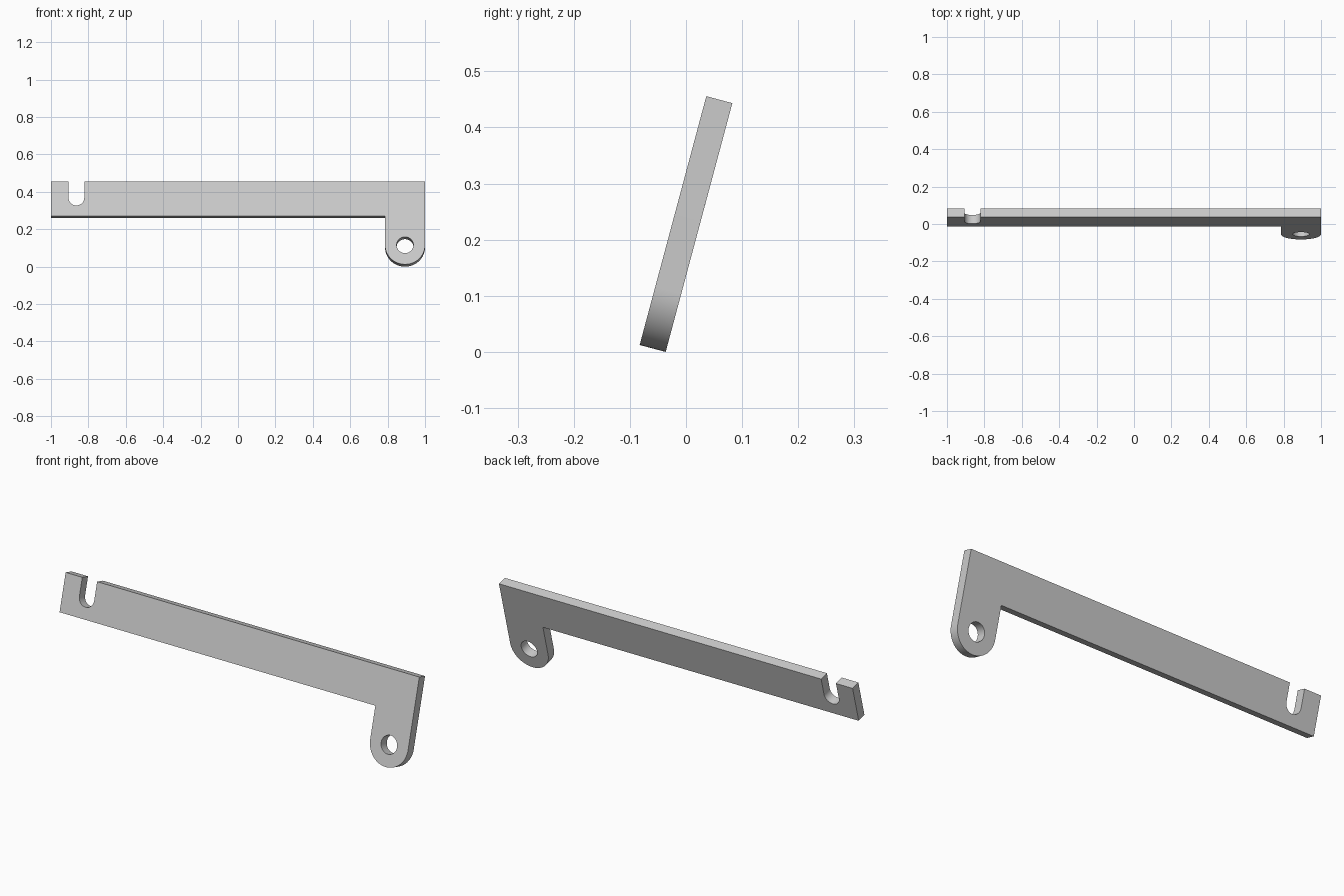
import bpy, bmesh
from math import radians, sin, cos, pi
from mathutils import Matrix

default = bpy.data.objects.get("Cube")
if default:
    bpy.data.objects.remove(default, do_unlink=True)

LENGTH, HEIGHT, THICK = 2.0, 0.459, 0.048
BAR_BOTTOM = 0.268
LUG_R, HOLE_R = 0.107, 0.045
SLOT_X, SLOT_Z, SLOT_R = -0.864, 0.368, 0.042
TILT = radians(15)
RIGHT = LENGTH / 2
LUG_X = RIGHT - LUG_R

grey = bpy.data.materials.new("light grey")
grey.use_nodes = True
colour = (0.6, 0.6, 0.6, 1)
grey.diffuse_color = colour
grey.node_tree.nodes["Principled BSDF"].inputs["Base Color"].default_value = colour


def lower_arc(cx, cz, r, start, end, steps=32):
    """Points along an arc, angles in multiples of pi."""
    angles = [pi * (start + (end - start) * i / steps) for i in range(steps + 1)]
    return [(cx + r * cos(a), cz + r * sin(a)) for a in angles]


def extruded(name, outline, y0, y1):
    """Closed x-z outline extruded along y."""
    bm = bmesh.new()
    face = bm.faces.new([bm.verts.new((x, y0, z)) for x, z in outline])
    new = bmesh.ops.extrude_face_region(bm, geom=[face])["geom"]
    moved = [v for v in new if isinstance(v, bmesh.types.BMVert)]
    bmesh.ops.translate(bm, verts=moved, vec=(0, y1 - y0, 0))
    bmesh.ops.recalc_face_normals(bm, faces=bm.faces)
    mesh = bpy.data.meshes.new(name)
    bm.to_mesh(mesh)
    bm.free()
    mesh.materials.append(grey)
    obj = bpy.data.objects.new(name, mesh)
    bpy.context.collection.objects.link(obj)
    return obj


# Long bar with an open slot on one end and a rounded lug on the other
outline = [(-RIGHT, HEIGHT), (-RIGHT, BAR_BOTTOM), (RIGHT - 2 * LUG_R, BAR_BOTTOM)]
outline += lower_arc(LUG_X, LUG_R, LUG_R, 1, 2)
outline += [(RIGHT, HEIGHT), (SLOT_X + SLOT_R, HEIGHT)]
outline += lower_arc(SLOT_X, SLOT_Z, SLOT_R, 2, 1)
outline += [(SLOT_X - SLOT_R, HEIGHT)]
plate = extruded("slotted_bracket_plate", outline, 0, THICK)

# Round hole through the lug
hole = extruded("hole_cutter", lower_arc(LUG_X, LUG_R, HOLE_R, 0, 2, 48)[:-1],
                -THICK, 2 * THICK)
hole.hide_render = True
cut = plate.modifiers.new("lug_hole", "BOOLEAN")
cut.operation = "DIFFERENCE"
cut.solver = "EXACT"
cut.object = hole
bpy.ops.object.select_all(action="DESELECT")
bpy.context.view_layer.objects.active = plate
plate.select_set(True)
bpy.ops.object.modifier_apply(modifier=cut.name)
bpy.data.objects.remove(hole, do_unlink=True)

# Lean the plate back and rest its lower edge on the ground
depth = HEIGHT * sin(TILT) + THICK * cos(TILT)
plate.data.transform(Matrix.Translation((0, -depth / 2, THICK * sin(TILT)))
                     @ Matrix.Rotation(-TILT, 4, "X"))
bpy.ops.object.shade_smooth_by_angle(angle=radians(30))
